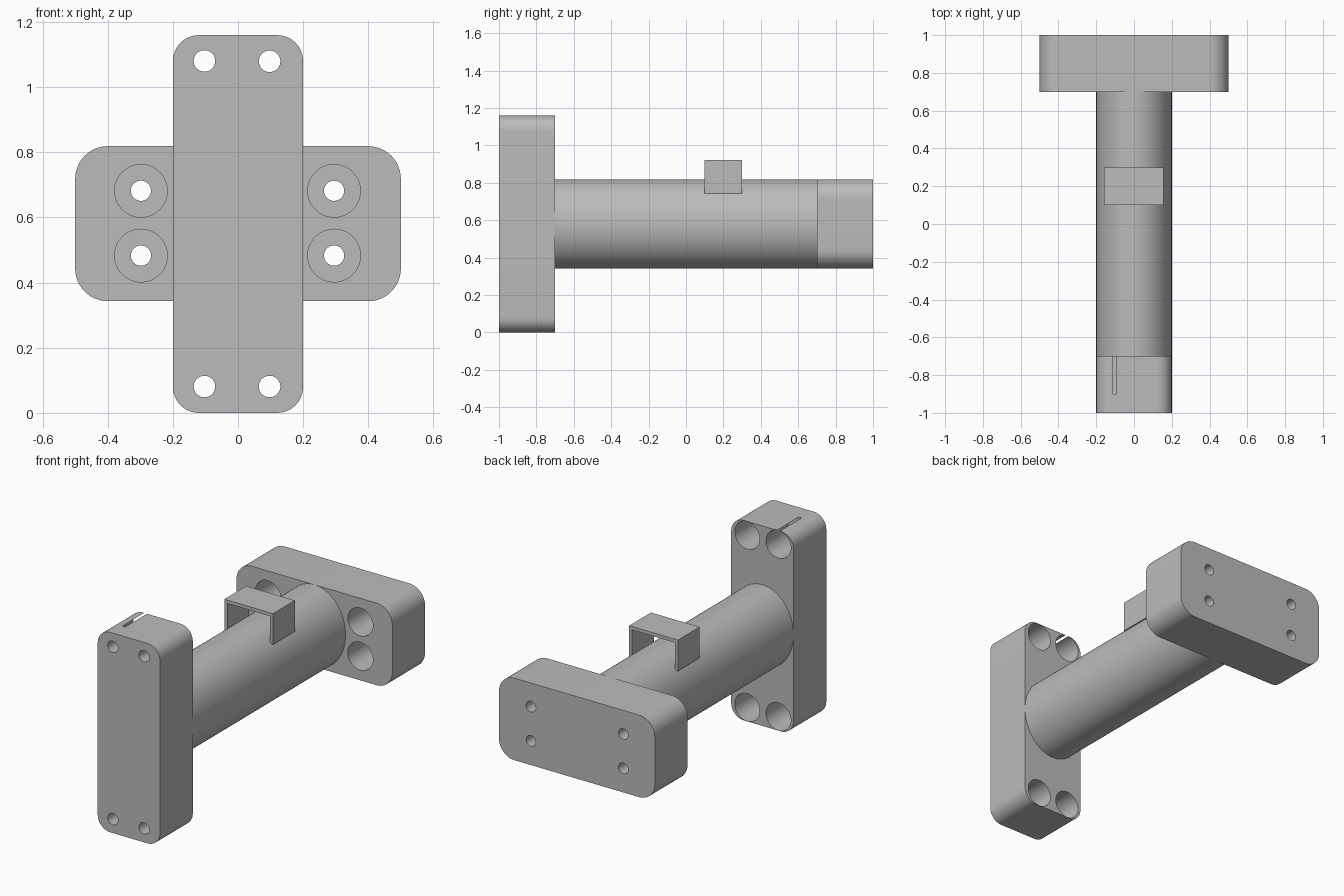
import bpy, bmesh, math

if "Cube" in bpy.data.objects:
    bpy.data.objects.remove(bpy.data.objects["Cube"])

grey = bpy.data.materials.new("plain grey")
grey.diffuse_color = (0.5, 0.5, 0.5, 1)
grey.use_nodes = True
grey.node_tree.nodes["Principled BSDF"].inputs["Base Color"].default_value = grey.diffuse_color


def make_object(name, bm):
    bmesh.ops.recalc_face_normals(bm, faces=bm.faces)
    mesh = bpy.data.meshes.new(name)
    bm.to_mesh(mesh)
    bm.free()
    obj = bpy.data.objects.new(name, mesh)
    bpy.context.collection.objects.link(obj)
    mesh.materials.append(grey)
    return obj


def loft_y(bm, rings):
    """Skin rings of (x, y, z) points and cap both ends."""
    loops = [[bm.verts.new(p) for p in ring] for ring in rings]
    n = len(loops[0])
    for a, b in zip(loops, loops[1:]):
        for i in range(n):
            j = (i + 1) % n
            bm.faces.new((a[i], a[j], b[j], b[i]))
    bm.faces.new(loops[0])
    bm.faces.new(loops[-1][::-1])


def ellipse(cx, cz, rx, rz, y, n=64):
    return [(cx + rx * math.cos(2 * math.pi * i / n), y,
             cz + rz * math.sin(2 * math.pi * i / n)) for i in range(n)]


def rounded_rect(half_x, z0, z1, r, y, n=12):
    pts = []
    corners = ((half_x - r, z1 - r), (r - half_x, z1 - r),
               (r - half_x, z0 + r), (half_x - r, z0 + r))
    for q, (cx, cz) in enumerate(corners):
        for i in range(n + 1):
            a = math.pi / 2 * (q + i / n)
            pts.append((cx + r * math.cos(a), y, cz + r * math.sin(a)))
    return pts


def smooth(obj):
    bpy.ops.object.select_all(action='DESELECT')
    obj.select_set(True)
    bpy.context.view_layer.objects.active = obj
    bpy.ops.object.shade_smooth_by_angle(angle=math.radians(30))


def flange(name, half_x, z0, z1, r, y_out, y_in, holes, bolt_r, bore_r):
    """Rounded plate with bolt holes, counterbored from the inner face."""
    bm = bmesh.new()
    loft_y(bm, [rounded_rect(half_x, z0, z1, r, y) for y in (y_out, y_in)])
    plate = make_object(name, bm)
    d = 1 if y_in > y_out else -1
    bm = bmesh.new()
    for x, z in holes:
        loft_y(bm, [ellipse(x, z, rad, rad, y) for rad, y in (
            (bolt_r, y_out - 0.1 * d), (bolt_r, y_out + 0.1 * d),
            (bore_r, y_out + 0.1 * d), (bore_r, y_in + 0.1 * d))])
    cutter = make_object(name + "_cutter", bm)
    mod = plate.modifiers.new("bolt holes", 'BOOLEAN')
    mod.object, mod.operation, mod.solver = cutter, 'DIFFERENCE', 'EXACT'
    bpy.context.view_layer.objects.active = plate
    bpy.ops.object.modifier_apply(modifier=mod.name)
    bpy.data.objects.remove(cutter)
    smooth(plate)


# tall front flange; one counterbore just breaks through the top as a slit
flange("front_flange", 0.2, 0, 1.16, 0.08, -1, -0.7,
       [(-0.103, 1.0806), (0.097, 1.0795), (-0.103, 0.081), (0.097, 0.081)],
       0.033, 0.08)

# wide back flange
flange("back_flange", 0.5, 0.343, 0.819, 0.1, 1, 0.7,
       [(x, z) for x in (-0.298, 0.295) for z in (0.483, 0.682)],
       0.031, 0.081)

# oval connecting tube
bm = bmesh.new()
loft_y(bm, [ellipse(0, 0.581, 0.2, 0.238, y, 96) for y in (-0.7, 0.7)])
smooth(make_object("oval_tube", bm))

# thin upside-down U bracket straddling the tube
bm = bmesh.new()
x0, x1, z0, z1, t = -0.158, 0.155, 0.742, 0.922, 0.02
outline = [(x0, z0), (x0, z1), (x1, z1), (x1, z0),
           (x1 - t, z0), (x1 - t, z1 - t), (x0 + t, z1 - t), (x0 + t, z0)]
loft_y(bm, [[(x, y, z) for x, z in outline] for y in (0.1, 0.3)])
make_object("saddle_bracket", bm)
